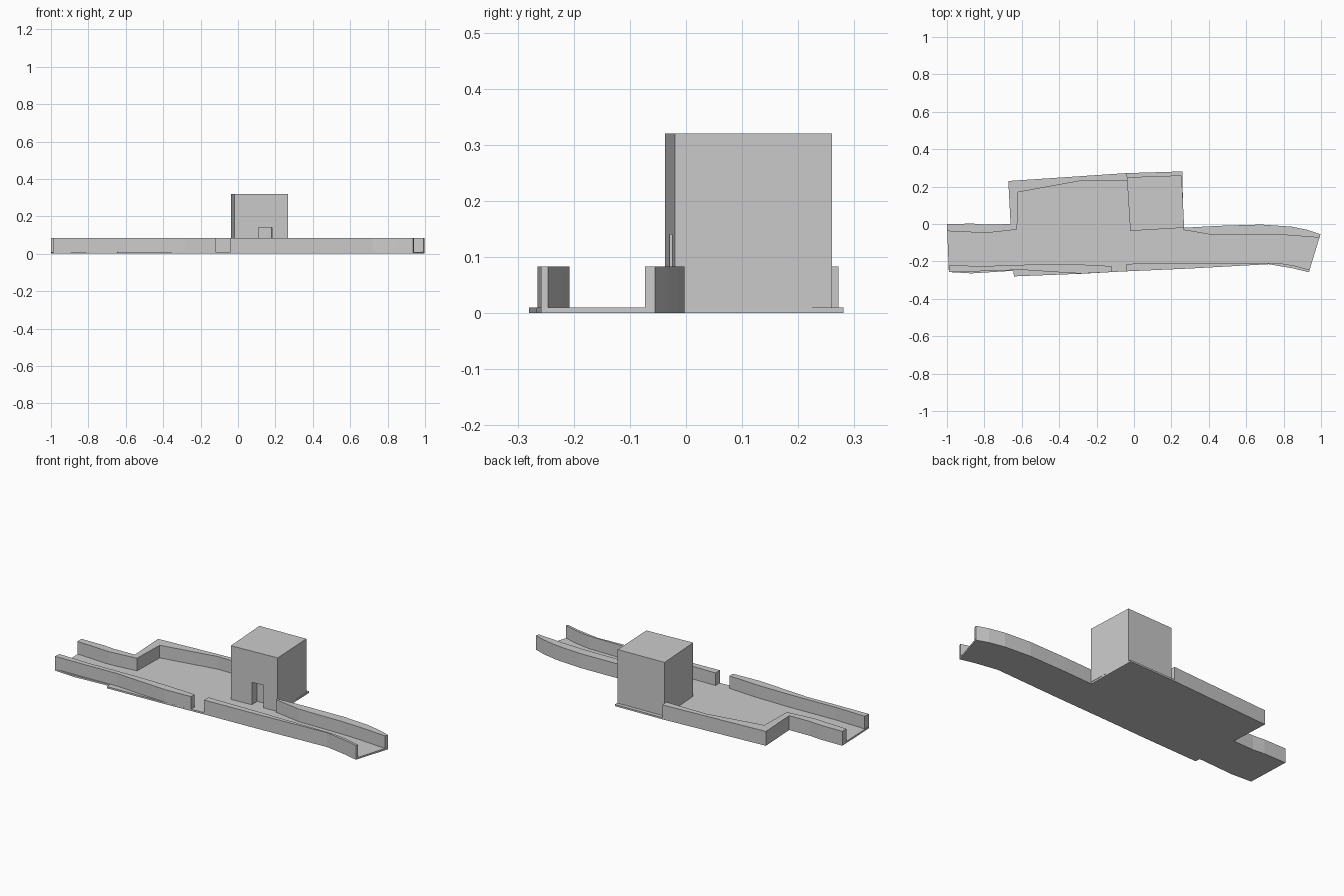
import bpy, bmesh

if "Cube" in bpy.data.objects:
    bpy.data.objects.remove(bpy.data.objects["Cube"])


def prism(name, outline, z0, z1):
    """Extrude a plan outline straight up from z0 to z1."""
    bm = bmesh.new()
    face = bm.faces.new([bm.verts.new((x, y, z0)) for x, y in outline])
    top = bmesh.ops.extrude_face_region(bm, geom=[face])["geom"]
    for v in top:
        if isinstance(v, bmesh.types.BMVert):
            v.co.z = z1
    bmesh.ops.recalc_face_normals(bm, faces=bm.faces)
    mesh = bpy.data.meshes.new(name)
    bm.to_mesh(mesh)
    bm.free()
    ob = bpy.data.objects.new(name, mesh)
    bpy.context.collection.objects.link(ob)
    return ob


FLOOR, WALL, TOWER = 0.01, 0.083, 0.32

# Outer edges shared by the walls and the floor slab
back_left = [(-1, 0), (-.86, .002), (-.79, -.004), (-.66, 0), (-.672, .23), (-.04, .272)]
back_right = [(.265, -.02), (.45, -.01), (.68, -.003), (.84, -.014), (.93, -.032), (.997, -.055)]
front_right = [(.935, -.258), (.85, -.237), (.72, -.215), (.3, -.238), (-.04, -.253)]
front_left = [(-.12, -.257), (-.28, -.265), (-.42, -.257), (-.6, -.245), (-.8, -.252), (-.99, -.257)]

# Floor slab, with a lip along the front left and behind the tower
prism("floor_slab", back_left + [(.258, .281)] + back_right + front_right
      + [(-.12, -.257), (-.28, -.266), (-.642, -.28), (-.645, -.25), (-.87, -.264), (-.99, -.257)],
      0, FLOOR)

# Perimeter walls: outer edge plus returning inner edge
prism("back_left_wall", back_left + [
    (-.036, .23), (-.29, .23), (-.62, .17), (-.625, -.03), (-.79, -.048), (-1, -.038)],
    FLOOR, WALL)
prism("back_right_wall", back_right + [
    (.992, -.073), (.82, -.06), (.7, -.056), (.43, -.06), (.265, -.032)], FLOOR, WALL)
prism("front_right_wall", front_right + [
    (-.04, -.213), (.3, -.208), (.77, -.208), (.86, -.223), (.94, -.246)], FLOOR, WALL)
prism("front_left_wall", front_left + [
    (-.988, -.221), (-.8, -.225), (-.5, -.215), (-.3, -.216), (-.12, -.225)], FLOOR, WALL)

# Square tower with a doorway recess
tower = prism("tower", [(-.02, -.037), (.268, -.02), (.255, .26), (-.038, .25)], FLOOR, TOWER)
door = prism("doorway_cutter", [(.11, -.1), (.183, -.1), (.18, .025), (.108, .021)], -.05, .14)
door.hide_render = True
door.hide_set(True)
cut = tower.modifiers.new("doorway", 'BOOLEAN')
cut.operation = 'DIFFERENCE'
cut.solver = 'EXACT'
cut.object = door
